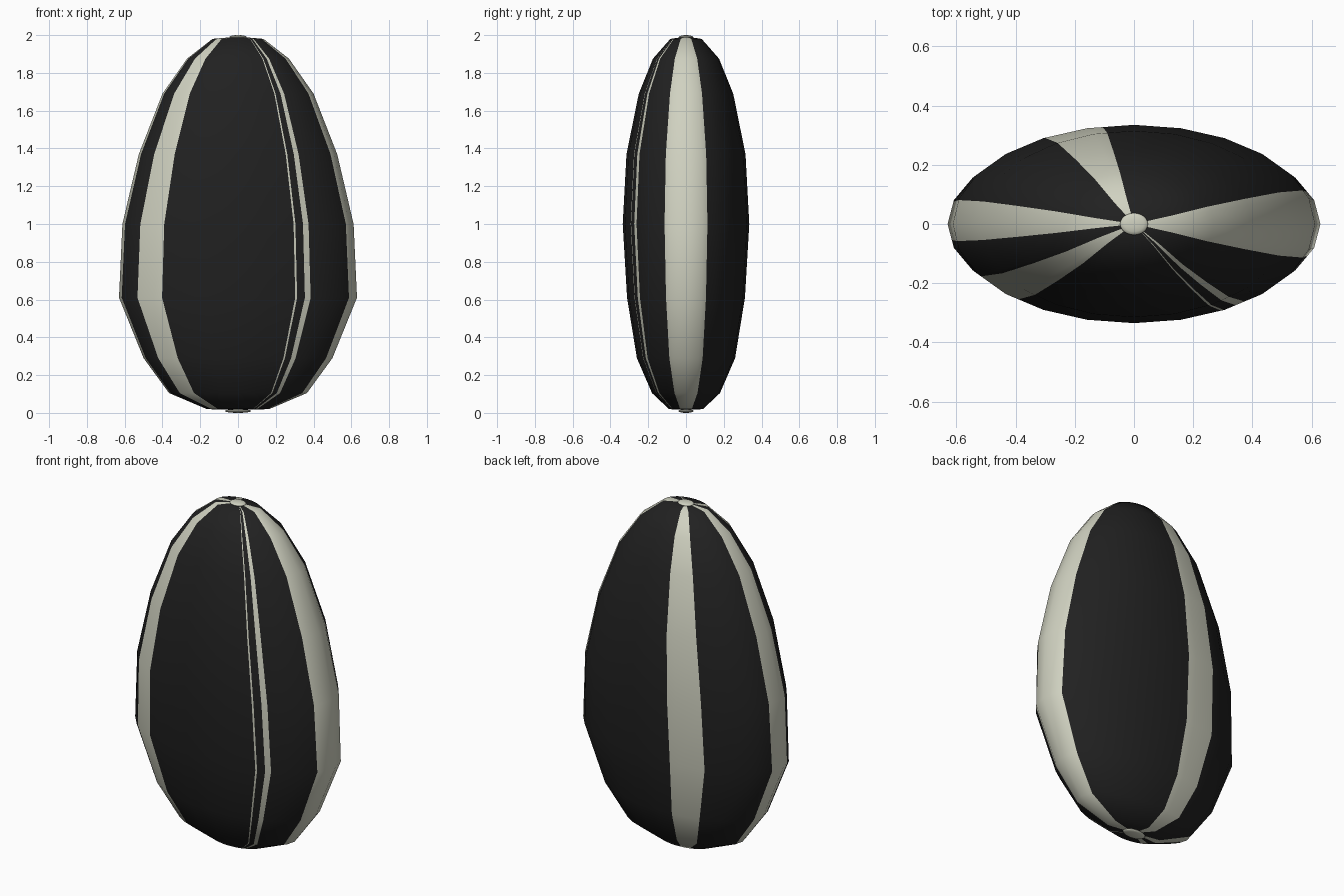
import bpy
import bmesh
from math import sin, cos, radians, floor

cube = bpy.data.objects.get("Cube")
if cube:
    bpy.data.objects.remove(cube, do_unlink=True)


def make_material(name, color):
    mat = bpy.data.materials.new(name)
    mat.use_nodes = True
    mat.diffuse_color = color
    mat.node_tree.nodes["Principled BSDF"].inputs["Base Color"].default_value = color
    return mat


black = make_material("shell black", (0.015, 0.015, 0.015, 1))
cream = make_material("stripe cream", (0.63, 0.64, 0.53, 1))

STEP = 15  # degrees per side of the shell
# Height, half width and half depth of each ring
RINGS = [(0.02, 0.165, 0.09), (0.105, 0.365, 0.18), (0.29, 0.50, 0.26),
         (0.61, 0.63, 0.312), (1.0, 0.612, 0.335), (1.37, 0.525, 0.315),
         (1.69, 0.40, 0.25), (1.875, 0.27, 0.175), (1.98, 0.135, 0.083)]
# Start and end angle of each cream stripe
STRIPES = [(-20, 20), (100, 119.5), (166, 190), (212, 230),
           (298.8, 299.8), (304.5, 308)]


def chord_point(angle, rx, ry):
    """Point on the flat side that holds this angle."""
    start = floor(angle / STEP) * STEP
    f = (angle - start) / STEP
    a, b = radians(start), radians(start + STEP)
    return (rx * (cos(a) * (1 - f) + cos(b) * f),
            ry * (sin(a) * (1 - f) + sin(b) * f))


def in_stripe(angle):
    return any(lo < angle + turn < hi for lo, hi in STRIPES for turn in (-360, 0))


def finish(bm, name, materials):
    bmesh.ops.recalc_face_normals(bm, faces=bm.faces)
    mesh = bpy.data.meshes.new(name)
    bm.to_mesh(mesh)
    bm.free()
    for mat in materials:
        mesh.materials.append(mat)
    mesh.shade_smooth()
    obj = bpy.data.objects.new(name, mesh)
    bpy.context.collection.objects.link(obj)
    return obj


# Striped seed shell: stripe edges become extra columns on the flat sides
angles = sorted(set(range(0, 360, STEP)) | {e % 360 for s in STRIPES for e in s})
count = len(angles)
bm = bmesh.new()
loops = []
for z, rx, ry in RINGS:
    loops.append([bm.verts.new((*chord_point(a, rx, ry), z)) for a in angles])
bottom = bm.verts.new((0, 0, 0.015))
top = bm.verts.new((0, 0, 1.992))

for i in range(count):
    j = (i + 1) % count
    following = angles[j] if j else 360
    stripe = int(in_stripe((angles[i] + following) / 2))
    column = [bm.faces.new((lo[i], lo[j], hi[j], hi[i]))
              for lo, hi in zip(loops, loops[1:])]
    column.append(bm.faces.new((bottom, loops[0][j], loops[0][i])))
    column.append(bm.faces.new((top, loops[-1][i], loops[-1][j])))
    for face in column:
        face.material_index = stripe
finish(bm, "seed_shell", [black, cream])


# Small cream discs at both tips
def tip_disc(name, z, rx, ry):
    bm = bmesh.new()
    bmesh.ops.create_uvsphere(bm, u_segments=24, v_segments=8, radius=1)
    bmesh.ops.scale(bm, vec=(rx, ry, 0.01), verts=bm.verts)
    bmesh.ops.translate(bm, vec=(0, 0, z), verts=bm.verts)
    finish(bm, name, [cream])


tip_disc("top_tip", 1.99, 0.047, 0.037)
tip_disc("bottom_tip", 0.01, 0.07, 0.04)
